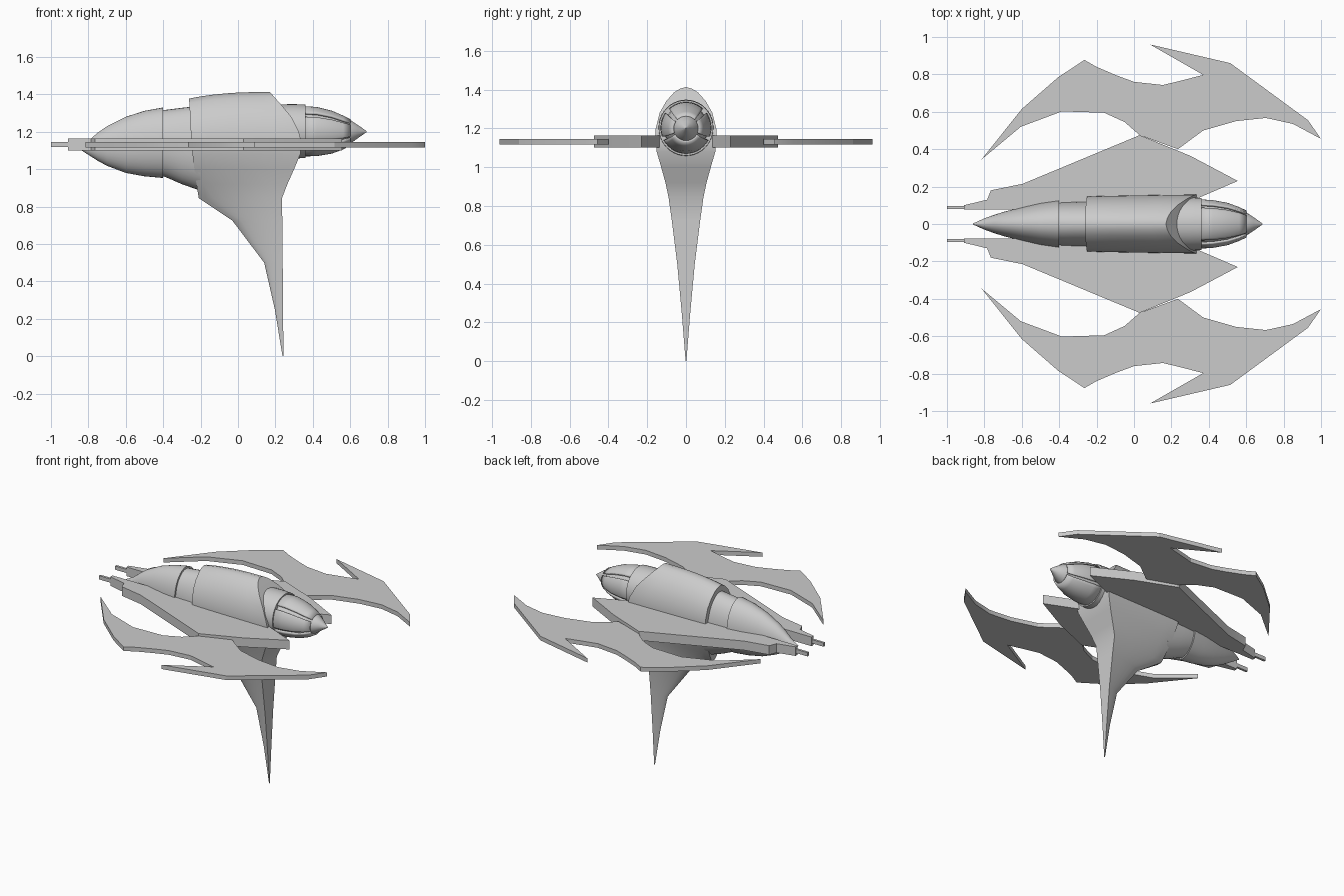
import bpy, bmesh
from math import sin, cos, pi, radians

if "Cube" in bpy.data.objects:
    bpy.data.objects.remove(bpy.data.objects["Cube"])


def finish(name, bm, angle=30):
    bmesh.ops.remove_doubles(bm, verts=bm.verts, dist=0.0005)
    bmesh.ops.recalc_face_normals(bm, faces=bm.faces)
    me = bpy.data.meshes.new(name)
    bm.to_mesh(me)
    bm.free()
    for p in me.polygons:
        p.use_smooth = True
    me.set_sharp_from_angle(angle=radians(angle))
    ob = bpy.data.objects.new(name, me)
    bpy.context.collection.objects.link(ob)
    return ob


def loft(name, sections, start=0, sweep=360, n=40):
    """Elliptical sections along x: (x, bottom z, top z, half width)."""
    bm = bmesh.new()
    full = sweep == 360
    count = n if full else n + 1
    rings = []
    for x, zb, zt, ry in sections:
        c, rz = (zb + zt) / 2, (zt - zb) / 2
        ring = []
        for i in range(count):
            a = radians(start + sweep * i / n)
            ring.append(bm.verts.new((x, ry * sin(a), c + rz * cos(a))))
        rings.append(ring)
    for r0, r1 in zip(rings, rings[1:]):
        for i in range(n if full else count - 1):
            j = (i + 1) % count
            bm.faces.new((r0[i], r0[j], r1[j], r1[i]))
    if full:
        bm.faces.new(rings[0])
        bm.faces.new(rings[-1])
    return finish(name, bm)


def plate(name, outline, z0, z1, side):
    bm = bmesh.new()
    f = bm.faces.new([bm.verts.new((x, y * side, z0)) for x, y in outline])
    ext = bmesh.ops.extrude_face_region(bm, geom=[f])
    bmesh.ops.translate(bm, vec=(0, 0, z1 - z0),
                        verts=[v for v in ext['geom'] if isinstance(v, bmesh.types.BMVert)])
    return finish(name, bm, 20)


# Tail cone and waist
loft("tail_cone", [(-.86, 1.115, 1.122, .003), (-.8, 1.077, 1.152, .03), (-.75, 1.045, 1.195, .048),
                   (-.7, 1.018, 1.23, .064), (-.6, .98, 1.28, .09), (-.5, .962, 1.312, .112),
                   (-.4, .953, 1.33, .126)])
loft("waist", [(-.42, .968, 1.314, .112), (-.38, .955, 1.318, .116),
               (-.3, .92, 1.328, .12), (-.2, .885, 1.34, .122)])

# Main hull running down into the fin: z, half width, back x, front x, back taper
levels = [(1.413, 0, -.262, .17, .93), (1.405, .03, -.262, .178, .93), (1.385, .062, -.26, .195, .93),
          (1.34, .102, -.258, .235, .93), (1.28, .136, -.255, .285, .93), (1.2, .156, -.252, .325, .93),
          (1.14, .158, -.25, .34, .93), (1.08, .151, -.243, .333, .92), (1.0, .128, -.233, .3, .82),
          (.92, .106, -.222, .264, .6), (.845, .09, -.21, .235, .2), (.725, .073, -.03, .237, 0),
          (.5, .045, .14, .239, 0), (.25, .022, .197, .241, 0), (0, .002, .238, .243, 0)]
bm = bmesh.new()
rings = []
for s in (0, .08, .18, .3, .45, .6, .8, 1):
    lift = .87 + .13 * (1 - (1 - s) ** 2.5)
    ring = []
    for z, w, xb, xf, b in levels:
        y = w * (b + (1 - b) * s ** .65)
        zz = 1.14 + (z - 1.14) * lift if z > 1.14 else z
        x = xb + (xf - xb) * s
        ring.append([bm.verts.new((x, y, zz)), bm.verts.new((x, -y, zz))])
    rings.append(ring)
for r0, r1 in zip(rings, rings[1:]):
    for i in range(len(levels) - 1):
        for k in (0, 1):
            bm.faces.new((r0[i][k], r0[i + 1][k], r1[i + 1][k], r1[i][k]))
for r in (rings[0], rings[-1]):
    for a, b in zip(r, r[1:]):
        bm.faces.new((a[0], a[1], b[1], b[0]))
bm.faces.new((rings[0][-1][0], rings[-1][-1][0], rings[-1][-1][1], rings[0][-1][1]))
finish("hull_and_fin", bm, 35)

# Cockpit collar, glass core, raised frame panels and nose
loft("cockpit_collar", [(.15, 1.06, 1.345, .14), (.3, 1.057, 1.348, .142), (.362, 1.06, 1.345, .14)])
core = [(.34, 1.085, 1.32, .115), (.42, 1.087, 1.316, .111), (.5, 1.1, 1.296, .096),
        (.56, 1.122, 1.27, .074), (.6, 1.145, 1.25, .055)]
loft("cockpit_core", core)
skin = [(x, zb - .011, zt + .011, ry + .011) for x, zb, zt, ry in core]
for name, start, sweep in (("panel_top", -42, 84), ("panel_right", 54, 56), ("panel_left", -110, 56),
                           ("panel_lower", 118, 124)):
    ob = loft(name, skin, start, sweep, 14)
    mod = ob.modifiers.new("thickness", 'SOLIDIFY')
    mod.thickness = .012
    mod.offset = 0
loft("nose_cone", [(.575, 1.13, 1.268, .069), (.6, 1.137, 1.263, .062), (.64, 1.165, 1.237, .036),
                   (.688, 1.199, 1.203, .002)])

# Inner plates, tail rods and hooked outer blades on each side
inner = [(.555, .23), (.3, .365), (.03, .475), (-.595, .215), (-.765, .18), (-.785, .13),
         (-.91, .1), (-.91, .077), (.2, .077)]
rod = [(-1, .08), (-.88, .08), (-.88, .096), (-1, .096)]
blade = [(-.815, .345), (-.6, .615), (-.405, .785), (-.265, .877), (-.2, .84), (-.095, .795), (0, .76),
         (.155, .743), (.265, .77), (.37, .797), (.085, .96), (.515, .86), (.93, .555), (1, .455),
         (.85, .535), (.705, .567), (.545, .55), (.37, .5), (.235, .4), (.03, .475), (-.05, .545),
         (-.16, .595), (-.385, .602), (-.605, .52)]
for side, tag in ((1, "back"), (-1, "front")):
    plate("inner_wing_" + tag, inner, 1.1, 1.163, side)
    plate("tail_rod_" + tag, rod, 1.119, 1.145, side)
    plate("outer_blade_" + tag, blade, 1.117, 1.146, side)
